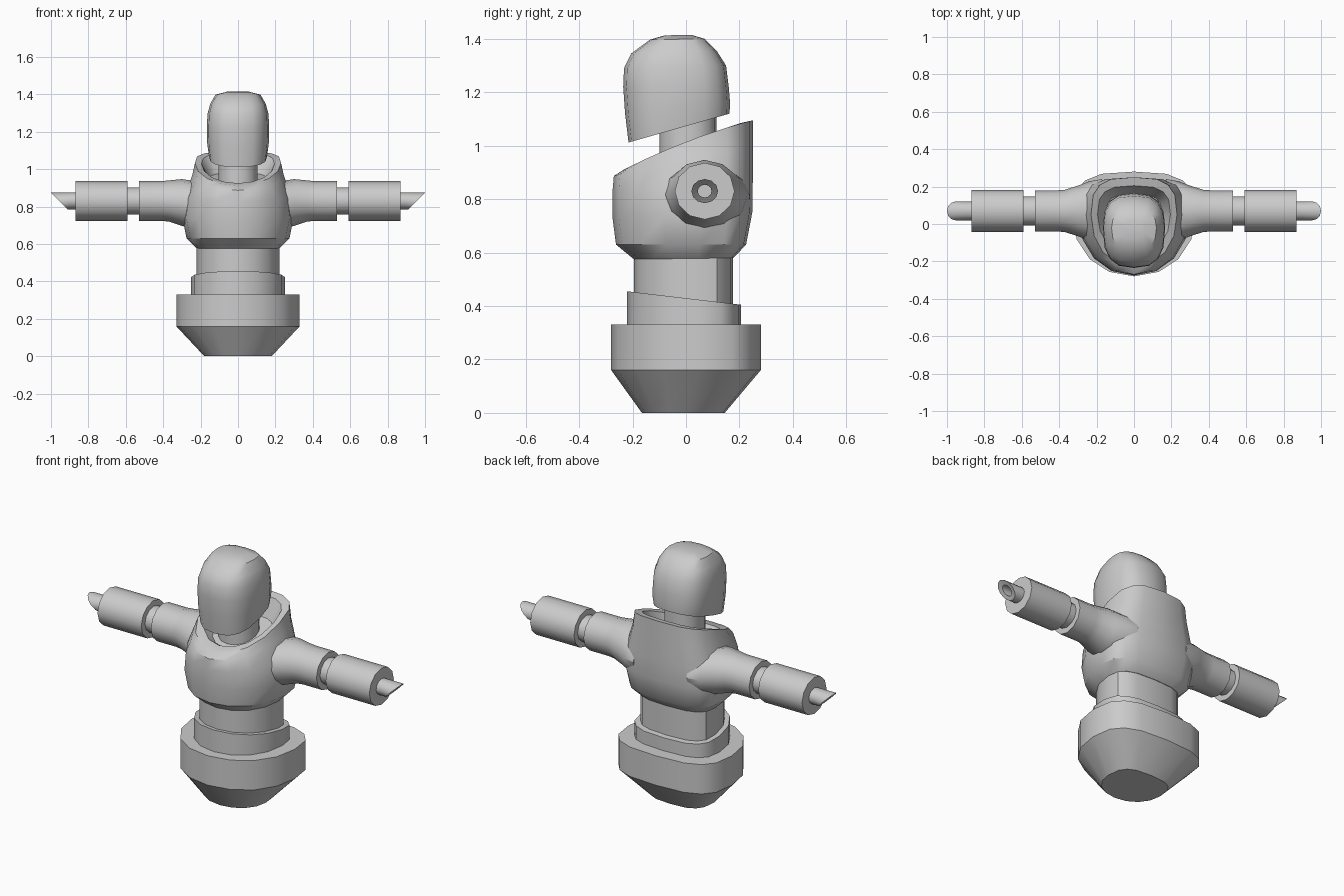
import bpy, bmesh
from math import sin, cos, pi, copysign

if "Cube" in bpy.data.objects:
    bpy.data.objects.remove(bpy.data.objects["Cube"])


def loft(name, rings, mirror=False, cap_end=True):
    """Skin a list of equal-length point rings, capped at the ends."""
    bm = bmesh.new()
    loops = [[bm.verts.new(p) for p in r] for r in rings]
    n = len(loops[0])
    for a, b in zip(loops, loops[1:]):
        for i in range(n):
            j = (i + 1) % n
            bm.faces.new((a[i], a[j], b[j], b[i]))
    bm.faces.new(loops[0][::-1])
    if cap_end:
        bm.faces.new(loops[-1])
    bmesh.ops.recalc_face_normals(bm, faces=bm.faces)
    me = bpy.data.meshes.new(name)
    bm.to_mesh(me)
    bm.free()
    ob = bpy.data.objects.new(name, me)
    bpy.context.collection.objects.link(ob)
    bpy.ops.object.select_all(action='DESELECT')
    ob.select_set(True)
    bpy.context.view_layer.objects.active = ob
    bpy.ops.object.shade_smooth_by_angle(angle=0.6)
    if mirror:
        ob.modifiers.new("Mirror", 'MIRROR')
    return ob


def spow(v, p):
    return copysign(abs(v) ** (2 / p), v)


def body_ring(hw, yf, yb, zf, zb, bow=0.0, yc=0.05, pf=2.1, pb=3.0, n=16):
    """Rounded outline: half width, front/back y, front/back z, optional bow."""
    pts = []
    for i in range(n):
        a = 2 * pi * i / n
        s, c = sin(a), cos(a)
        p = pf if c > 0 else pb
        y = yc - spow(c, p) * ((yc - yf) if c > 0 else (yb - yc))
        t = (y - yf) / (yb - yf)
        pts.append((hw * spow(s, p), y, zf + (zb - zf) * t + bow * 4 * t * (1 - t)))
    return pts


def arm_ring(x, ry, rz, slant=0.0, y=0.07, z=0.83, n=12):
    """Ring around the arm axis; slant pushes the upper side outwards."""
    return [(x + slant * rz * sin(2 * pi * i / n),
             y + ry * cos(2 * pi * i / n),
             z + rz * sin(2 * pi * i / n)) for i in range(n)]


# Pelvis block with tapered underside
loft("pelvis", [body_ring(0.18, -0.165, 0.145, 0, 0, yc=0.0),
                body_ring(0.33, -0.28, 0.28, 0.16, 0.16),
                body_ring(0.33, -0.28, 0.28, 0.33, 0.33)])

# Belt with a top edge sloping to the back
loft("belt", [body_ring(0.25, -0.22, 0.205, 0.32, 0.32),
              body_ring(0.25, -0.22, 0.205, 0.455, 0.405)])

# Waist
loft("waist", [body_ring(0.222, -0.195, 0.175, 0.38, 0.38),
               body_ring(0.222, -0.195, 0.175, 0.60, 0.60)])

# Chest with raised open collar
loft("chest", [body_ring(0.222, -0.195, 0.178, 0.575, 0.58),
               body_ring(0.275, -0.262, 0.225, 0.63, 0.63),
               body_ring(0.298, -0.275, 0.248, 0.73, 0.75),
               body_ring(0.285, -0.275, 0.25, 0.83, 0.87),
               body_ring(0.245, -0.27, 0.25, 0.887, 1.0, 0.01),
               body_ring(0.23, -0.23, 0.25, 0.912, 1.095, 0.015),
               body_ring(0.195, -0.17, 0.205, 0.925, 1.085, 0.01),
               body_ring(0.15, -0.13, 0.16, 0.90, 0.98)])

# Neck
loft("neck", [body_ring(0.105, -0.10, 0.115, 0.88, 0.94, yc=0.01, pb=2.2),
              body_ring(0.105, -0.10, 0.115, 1.07, 1.12, yc=0.01, pb=2.2)])

# Helmet-shaped head
head = [(0.155, -0.215, 0.163, 1.012, 1.12), (0.165, -0.228, 0.165, 1.12, 1.16),
        (0.167, -0.235, 0.16, 1.22, 1.22), (0.163, -0.232, 0.15, 1.29, 1.30),
        (0.148, -0.205, 0.115, 1.345, 1.355), (0.12, -0.135, 0.07, 1.397, 1.40),
        (0.06, -0.08, 0.02, 1.413, 1.415)]
loft("head", [body_ring(*r, yc=-0.02, pf=2.7, pb=2.7) for r in head])

# Upper arm flaring into the shoulder
loft("upper_arm", [arm_ring(0.17, 0.17, 0.13, z=0.81),
                   arm_ring(0.24, 0.158, 0.128, z=0.81),
                   arm_ring(0.30, 0.135, 0.125, z=0.822),
                   arm_ring(0.37, 0.113, 0.110),
                   arm_ring(0.41, 0.110, 0.106),
                   arm_ring(0.53, 0.110, 0.106)], mirror=True)

# Elbow joint
loft("elbow", [arm_ring(0.51, 0.078, 0.073), arm_ring(0.61, 0.078, 0.073)],
     mirror=True)

# Forearm cuff
loft("forearm", [arm_ring(0.59, 0.112, 0.106), arm_ring(0.87, 0.112, 0.106)],
     mirror=True)

# Hollow hand tube with slanted tip
loft("hand", [arm_ring(0.85, 0.05, 0.045), arm_ring(0.90, 0.05, 0.045),
              arm_ring(0.955, 0.05, 0.045, 1.0),
              arm_ring(0.95, 0.026, 0.024, 1.0),
              arm_ring(0.88, 0.026, 0.024)], mirror=True)
